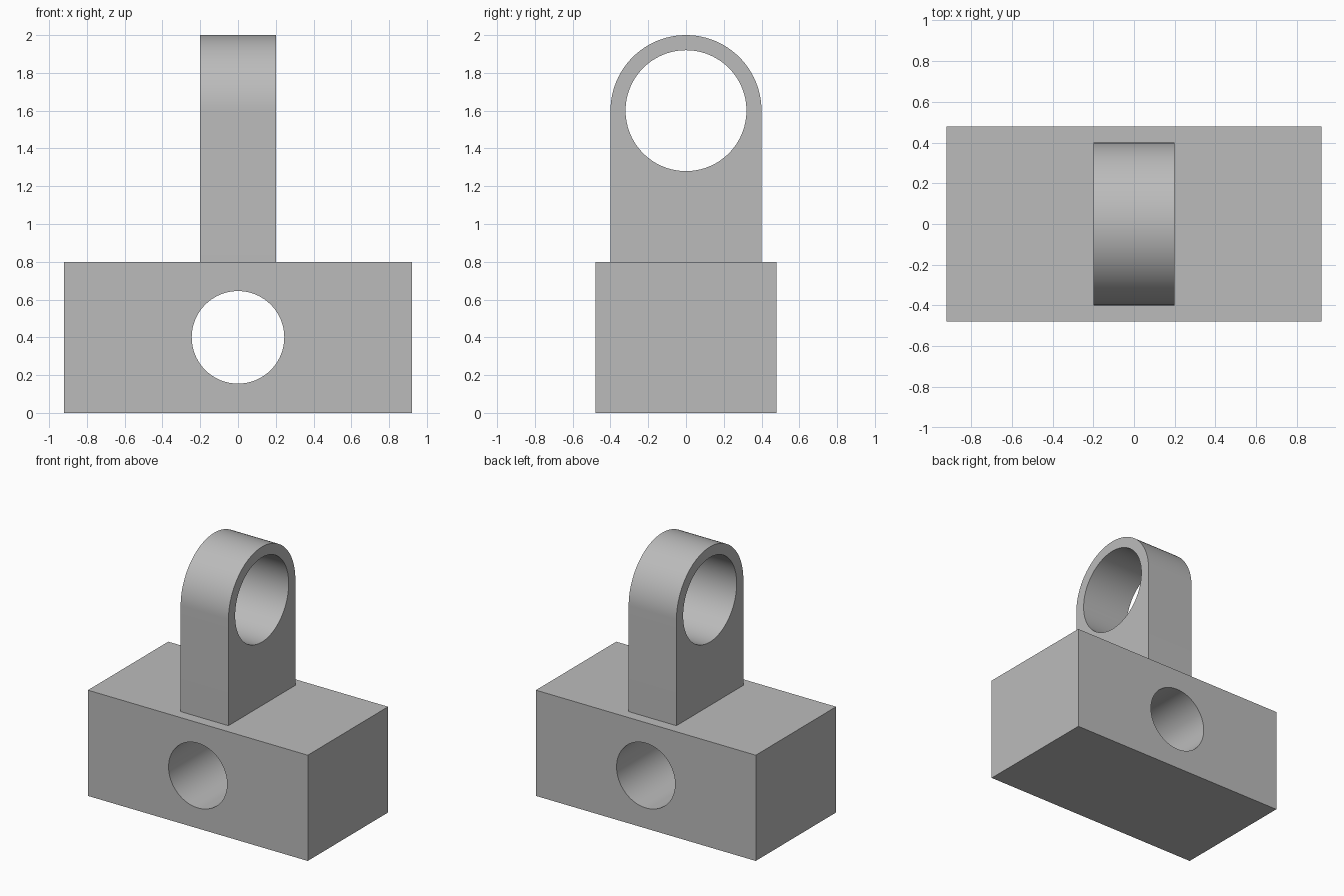
import bpy, bmesh, math
from mathutils import Matrix

cube = bpy.data.objects.get("Cube")
if cube:
    bpy.data.objects.remove(cube, do_unlink=True)

GREY = (0.5, 0.5, 0.5, 1)
grey = bpy.data.materials.new("plain grey")
grey.use_nodes = True
grey.diffuse_color = GREY
grey.node_tree.nodes["Principled BSDF"].inputs["Base Color"].default_value = GREY


def arc(radius, centre, start, end, steps):
    """Points (across, up) on an arc, both ends included."""
    angles = [start + (end - start) * i / steps for i in range(steps + 1)]
    return [(radius * math.cos(a), centre + radius * math.sin(a)) for a in angles]


def pierced_block(name, outline, hole, depth, turn):
    """Fill an upright outline around a hole and extrude it to a centred slab."""
    bm = bmesh.new()
    for loop in (outline, hole):
        verts = [bm.verts.new((a, -depth / 2, z)) for a, z in loop]
        for i, v in enumerate(verts):
            bm.edges.new((verts[i - 1], v))
    bmesh.ops.triangle_fill(bm, edges=bm.edges[:], use_beauty=True, normal=(0, -1, 0))
    result = bmesh.ops.extrude_face_region(bm, geom=bm.faces[:], use_keep_orig=True)
    moved = [g for g in result["geom"] if isinstance(g, bmesh.types.BMVert)]
    bmesh.ops.translate(bm, verts=moved, vec=(0, depth, 0))
    bmesh.ops.recalc_face_normals(bm, faces=bm.faces[:])
    bm.transform(Matrix.Rotation(turn, 4, "Z"))
    mesh = bpy.data.meshes.new(name)
    bm.to_mesh(mesh)
    bm.free()
    mesh.materials.append(grey)
    obj = bpy.data.objects.new(name, mesh)
    bpy.context.collection.objects.link(obj)
    bpy.ops.object.select_all(action="DESELECT")
    obj.select_set(True)
    bpy.context.view_layer.objects.active = obj
    bpy.ops.object.shade_smooth_by_angle(angle=math.radians(30))
    return obj


def circle(radius, centre):
    return arc(radius, centre, 0, math.tau, 96)[:-1]


# Base block with a round hole from front to back
pierced_block("base_block", [(-0.92, 0), (0.92, 0), (0.92, 0.8), (-0.92, 0.8)],
              circle(0.245, 0.4), 0.96, 0)

# Upright lug with a rounded top and a round hole from side to side
lug_outline = [(-0.4, 0.8), (0.4, 0.8)] + arc(0.4, 1.6, 0, math.pi, 48)
pierced_block("upright_lug", lug_outline, circle(0.32, 1.6), 0.4, math.pi / 2)
